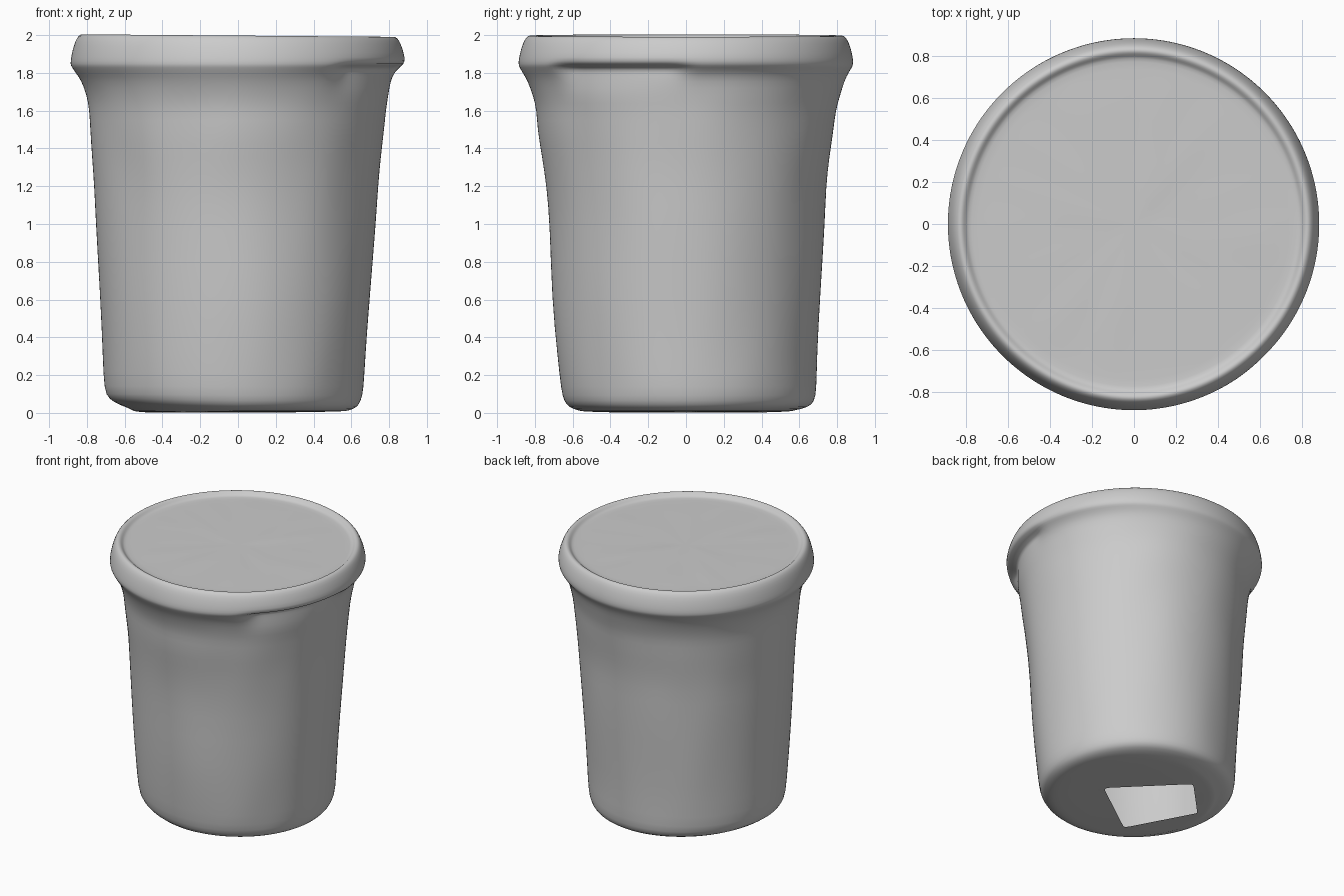
import bpy, bmesh, math
from mathutils import Vector, noise

if "Cube" in bpy.data.objects:
    bpy.data.objects.remove(bpy.data.objects["Cube"])

N = 96
# Wall heights and matching radii seen towards +x, +y, -x, -y
ZS = [0.012, 0.03, 0.06, 0.12, 0.3, 0.6, 1.0, 1.2, 1.35, 1.5, 1.6, 1.68, 1.76, 1.80, 1.83, 1.845, 1.88, 1.94, 1.98, 1.998]
LIP = [0.885, 0.87, 0.853, 0.835]
PX = [0.59, 0.63, 0.65, 0.665, 0.675, 0.70, 0.73, 0.745, 0.757, 0.775, 0.785, 0.798, 0.81, 0.83, 0.86, 0.88] + LIP
PY = [0.57, 0.65, 0.68, 0.69, 0.69, 0.71, 0.735, 0.74, 0.758, 0.78, 0.79, 0.815, 0.84, 0.86, 0.88, 0.885] + LIP
NX = [0.57, 0.63, 0.685, 0.71, 0.715, 0.73, 0.755, 0.763, 0.77, 0.78, 0.785, 0.797, 0.83, 0.86, 0.88, 0.888] + LIP
NY = [0.57, 0.62, 0.645, 0.66, 0.68, 0.71, 0.72, 0.74, 0.76, 0.785, 0.79, 0.81, 0.84, 0.865, 0.882, 0.888] + LIP
HOLE = [Vector(p) for p in ((0.24, -0.04), (-0.20, 0.40), (-0.48, 0.11), (-0.22, -0.37))]
CENTRE = sum(HOLE, Vector((0, 0))) / 4


def step(a, b, x):
    t = max(0.0, min(1.0, (x - a) / (b - a)))
    return t * t * (3 - 2 * t)


def radius(i, ang):
    c, s = math.cos(ang), math.sin(ang)
    r = (PX if c > 0 else NX)[i] * c * c + (PY if s > 0 else NY)[i] * s * s
    # Undercut below the lip on the front right
    deg = math.degrees((ang + math.pi) % math.tau - math.pi)
    w = step(-56, -44, deg) * (1 - step(-6, 3, deg))
    z = ZS[i]
    if 1.7 < z < 1.835:
        r += (0.805 - r) * w
    elif z == 1.845:
        r += (0.882 - r) * w
    # Soft dents in the wall
    if 0.1 < z < 1.7:
        r += 0.007 * noise.noise(Vector((c * 2.5, s * 2.5, z * 3)))
    return r


def hole_point(ang):
    d = Vector((math.cos(ang), math.sin(ang)))
    best = 9.0
    for k in range(4):
        a, e = HOLE[k] - CENTRE, HOLE[(k + 1) % 4] - HOLE[k]
        den = d.x * e.y - d.y * e.x
        if abs(den) > 1e-6:
            t = (a.x * e.y - a.y * e.x) / den
            if t > 0:
                best = min(best, t)
    return CENTRE + d * best


bm = bmesh.new()
angles = [math.tau * k / N for k in range(N)]
rings = []


def add_ring(points):
    rings.append([bm.verts.new(p) for p in points])


# Underside, running from the open patch to the bottom edge
for f in (0.0, 0.05, 0.5, 0.9):
    pts = []
    for a in angles:
        o = Vector((math.cos(a), math.sin(a))) * radius(0, a)
        p = hole_point(a).lerp(o, f)
        pts.append((p.x, p.y, 0.002 + 0.006 * f))
    add_ring(pts)

# Wall and lip
for i, z in enumerate(ZS):
    pts = []
    for a in angles:
        r = radius(i, a)
        x, y = r * math.cos(a), r * math.sin(a)
        dz = -0.008 * x if z > 1.9 else 0.02 * max(0, -x) * (z < 0.1)
        pts.append((x, y, z + dz))
    add_ring(pts)

# Rim top and recessed lid
for r, z in ((0.818, 1.998), (0.803, 1.985), (0.79, 1.972), (0.76, 1.97), (0.6, 1.972), (0.4, 1.972), (0.2, 1.972)):
    pts = []
    for a in angles:
        x, y = r * math.cos(a), r * math.sin(a)
        bump = 0.004 * noise.noise(Vector((x * 6, y * 6, 0))) if r < 0.7 else 0
        pts.append((x, y, z - 0.008 * x + bump))
    add_ring(pts)

for lo, hi in zip(rings, rings[1:]):
    for k in range(N):
        j = (k + 1) % N
        bm.faces.new((lo[k], lo[j], hi[j], hi[k]))
tip = bm.verts.new((0, 0, 1.972))
for k in range(N):
    bm.faces.new((rings[-1][k], rings[-1][(k + 1) % N], tip))
for f in bm.faces:
    f.smooth = True

mesh = bpy.data.meshes.new("lidded_tub")
bm.to_mesh(mesh)
bm.free()
tub = bpy.data.objects.new("lidded_tub", mesh)
bpy.context.collection.objects.link(tub)
sub = tub.modifiers.new("smooth", 'SUBSURF')
sub.levels = sub.render_levels = 1
